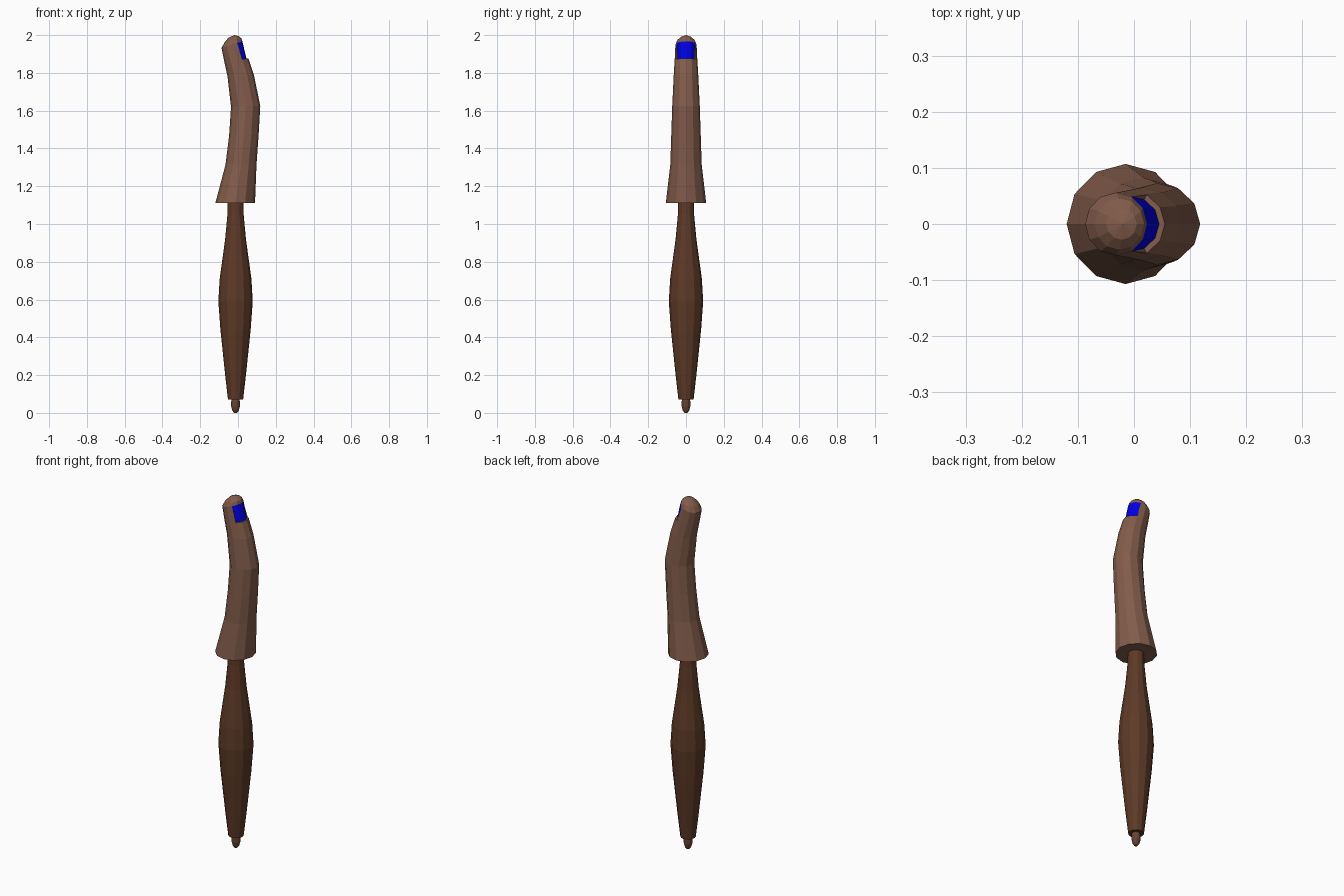
import bpy
import bmesh
from math import cos, sin, tau
from mathutils import Vector

SIDES = 12
cube = bpy.data.objects.get("Cube")
if cube:
    bpy.data.objects.remove(cube, do_unlink=True)


def material(name, color):
    mat = bpy.data.materials.new(name)
    mat.use_nodes = True
    mat.diffuse_color = (*color, 1)
    bsdf = next(n for n in mat.node_tree.nodes if n.type == "BSDF_PRINCIPLED")
    bsdf.inputs["Base Color"].default_value = (*color, 1)
    return mat


skin = material("warm brown", (0.225, 0.108, 0.07))
wood = material("dark brown", (0.11, 0.042, 0.02))
tip_brown = material("mid brown", (0.135, 0.058, 0.03))
blue = material("nail blue", (0.0, 0.0, 0.78))


def add_ring(bm, left, right, half_y):
    """Ring of vertices between a left and a right (x, z) point."""
    mid = (Vector(left) + Vector(right)) / 2
    arm = (Vector(right) - Vector(left)) / 2
    ring = []
    for i in range(SIDES):
        a = tau * i / SIDES
        p = mid + arm * cos(a)
        ring.append(bm.verts.new((p.x, half_y * sin(a), p.y)))
    return ring


def bridge(bm, low, high, skip=()):
    for i in range(SIDES):
        if i not in skip:
            j = (i + 1) % SIDES
            bm.faces.new((low[i], low[j], high[j], high[i]))


def finish(name, bm, mats):
    bmesh.ops.recalc_face_normals(bm, faces=bm.faces[:])
    mesh = bpy.data.meshes.new(name)
    bm.to_mesh(mesh)
    bm.free()
    for mat in mats:
        mesh.materials.append(mat)
    obj = bpy.data.objects.new(name, mesh)
    bpy.context.collection.objects.link(obj)
    return obj


def lathe(name, profile, mat, x=-0.013):
    """Upright turned part from (radius, z) points, closed at both ends."""
    bm = bmesh.new()
    rings = [add_ring(bm, (x - r, z), (x + r, z), r) for r, z in profile]
    for low, high in zip(rings, rings[1:]):
        bridge(bm, low, high)
    bm.faces.new(rings[0])
    bm.faces.new(rings[-1])
    return finish(name, bm, [mat])


# Turned handle and its small rounded tip
lathe("handle", [(0.04, 0.07), (0.055, 0.2), (0.08, 0.44), (0.091, 0.59),
                 (0.084, 0.71), (0.055, 0.92), (0.043, 1.05), (0.041, 1.13)], wood)
lathe("handle_tip", [(0.008, 0.0), (0.017, 0.012), (0.023, 0.035),
                     (0.023, 0.06), (0.019, 0.08)], tip_brown)

# Bent finger: left point, right point, half depth of each ring
sections = [
    ((-0.12, 1.11), (0.09, 1.11), 0.107),
    ((-0.066, 1.315), (0.098, 1.315), 0.083),
    ((-0.047, 1.47), (0.109, 1.47), 0.078),
    ((-0.037, 1.62), (0.118, 1.625), 0.073),
    ((-0.056, 1.785), (0.084, 1.79), 0.065),
    ((-0.073, 1.86), (0.055, 1.877), 0.06),
    ((-0.087, 1.932), (0.023, 1.967), 0.056),
    ((-0.07, 1.964), (0.018, 1.983), 0.046),
    ((-0.049, 1.987), (0.005, 1.994), 0.028),
]
bm = bmesh.new()
rings = [add_ring(bm, *s) for s in sections]
nail_sides = (10, 11, 0, 1)
base, top = rings[5], rings[6]
for low, high in zip(rings, rings[1:]):
    bridge(bm, low, high, nail_sides if low is base else ())
bm.faces.new(rings[0])
apex = bm.verts.new((-0.02, 0, 2.0))
for i in range(SIDES):
    bm.faces.new((rings[-1][i], rings[-1][(i + 1) % SIDES], apex))

# Sunken nail with a ledge below it and a thin wall at each side
centre = sum((v.co for v in base), Vector()) / SIDES
columns = [10, 11, 0, 1, 2]
inner = {i: bm.verts.new(base[i].co.lerp(centre, 0.16)) for i in columns}
for a, b in zip(columns, columns[1:]):
    bm.faces.new((base[a], base[b], inner[b], inner[a]))
    bm.faces.new((inner[a], inner[b], top[b], top[a])).material_index = 1
for i in (columns[0], columns[-1]):
    bm.faces.new((base[i], inner[i], top[i]))
finish("finger", bm, [skin, blue])
